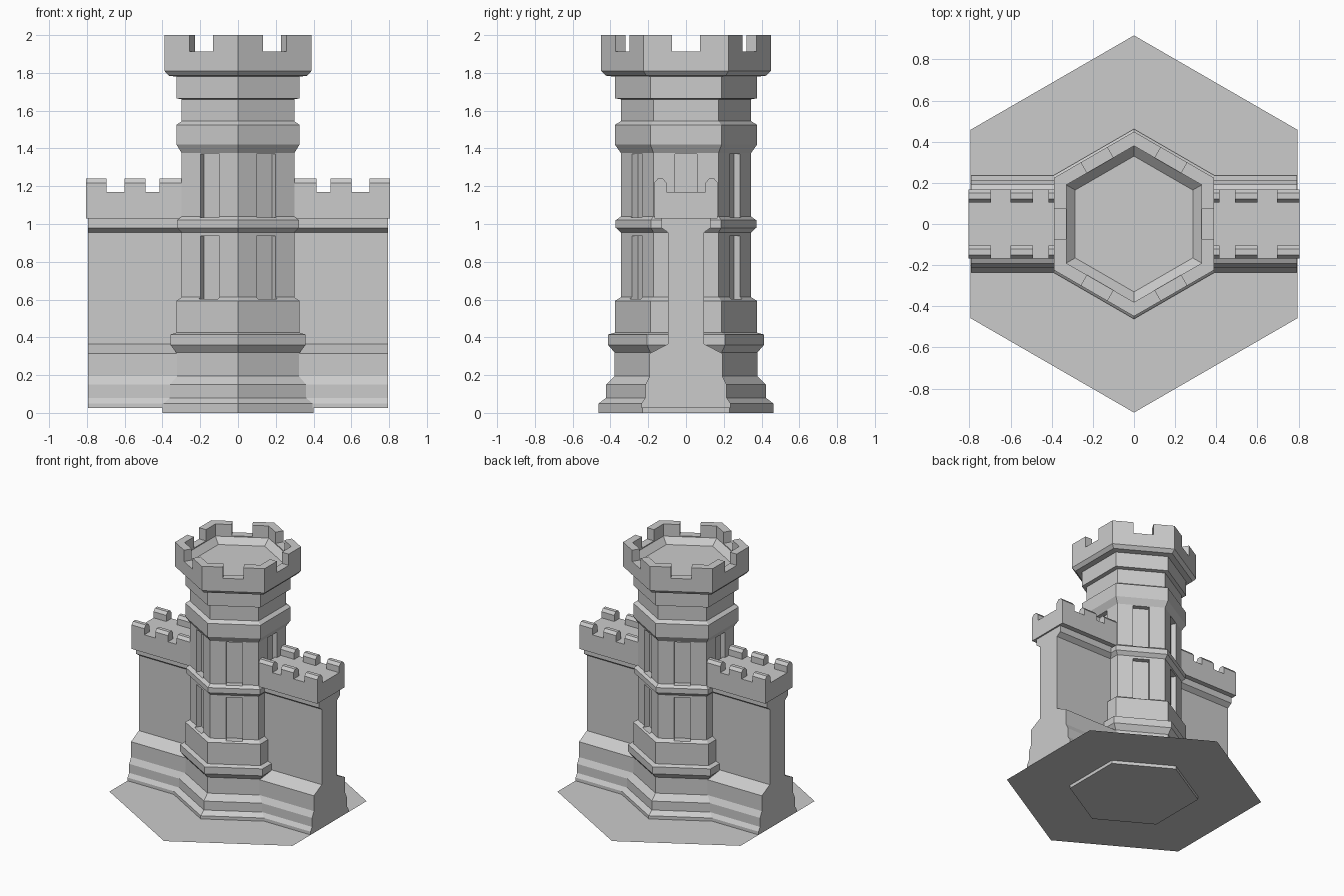
import bpy, bmesh
from math import sin, cos, pi
from mathutils import Matrix

if "Cube" in bpy.data.objects:
    bpy.data.objects.remove(bpy.data.objects["Cube"])


def make_object(name, bm):
    bmesh.ops.recalc_face_normals(bm, faces=bm.faces)
    mesh = bpy.data.meshes.new(name)
    bm.to_mesh(mesh)
    bm.free()
    obj = bpy.data.objects.new(name, mesh)
    bpy.context.collection.objects.link(obj)
    return obj


def hex_ring(bm, r, z):
    # hexagon with corners on +y and -y
    return [bm.verts.new((r * cos(pi / 2 + k * pi / 3), r * sin(pi / 2 + k * pi / 3), z))
            for k in range(6)]


def hex_stack(name, profile):
    bm = bmesh.new()
    rings = [hex_ring(bm, r, z) for r, z in profile]
    for a, b in zip(rings, rings[1:]):
        for k in range(6):
            n = (k + 1) % 6
            bm.faces.new((a[k], a[n], b[n], b[k]))
    bm.faces.new(rings[0][::-1])
    bm.faces.new(rings[-1])
    return make_object(name, bm)


def extrude_x(bm, section, x0, x1):
    # closed (y, z) section swept along x
    a = [bm.verts.new((x0, y, z)) for y, z in section]
    b = [bm.verts.new((x1, y, z)) for y, z in section]
    n = len(section)
    for i in range(n):
        j = (i + 1) % n
        bm.faces.new((a[i], a[j], b[j], b[i]))
    bm.faces.new(a[::-1])
    bm.faces.new(b)


def mirror_x(obj):
    mod = obj.modifiers.new("mirror", 'MIRROR')
    mod.use_axis = (True, False, False)
    mod.use_mirror_merge = False


# flat ground plate
bm = bmesh.new()
bm.faces.new(hex_ring(bm, 0.917, 0.025))
make_object("base_plate", bm)

# tower: outer moulding profile, then the sunken roof
tower = hex_stack("tower", [
    (0.462, 0), (0.462, 0.05), (0.423, 0.08), (0.423, 0.15), (0.378, 0.195),
    (0.378, 0.32), (0.413, 0.36), (0.413, 0.415), (0.376, 0.425), (0.376, 0.593),
    (0.344, 0.613), (0.344, 0.955), (0.372, 0.98), (0.372, 1.02), (0.344, 1.04),
    (0.344, 1.375), (0.376, 1.42), (0.376, 1.525), (0.344, 1.545), (0.344, 1.66),
    (0.376, 1.665), (0.376, 1.78), (0.423, 1.785), (0.449, 1.81), (0.449, 2.0),
    (0.38, 2.0), (0.38, 1.905), (0.33, 1.86)])

# cutters for window recesses and battlement gaps on all six faces
bm = bmesh.new()
for k in range(6):
    turn = Matrix.Rotation(k * pi / 3, 4, 'Z')
    for x0, x1, half, z0, z1 in [(0.26, 0.36, 0.058, 0.602, 0.937),
                                 (0.26, 0.36, 0.058, 1.035, 1.37),
                                 (0.28, 0.46, 0.073, 1.912, 2.1)]:
        place = Matrix.Translation(((x0 + x1) / 2, 0, (z0 + z1) / 2))
        size = Matrix.Diagonal((x1 - x0, 2 * half, z1 - z0, 1))
        bmesh.ops.create_cube(bm, size=1, matrix=turn @ place @ size)
cutter = make_object("recess_cutters", bm)
cutter.hide_render = True
cutter.hide_viewport = True
cut = tower.modifiers.new("recesses", 'BOOLEAN')
cut.operation = 'DIFFERENCE'
cut.solver = 'EXACT'
cut.object = cutter

# side walls with stepped footing and cornice
half = [(0.235, 0.025), (0.235, 0.05), (0.215, 0.08), (0.215, 0.15), (0.192, 0.195),
        (0.192, 0.315), (0.095, 0.365), (0.095, 0.955), (0.13, 0.98), (0.13, 1.03)]
bm = bmesh.new()
extrude_x(bm, half + [(-y, z) for y, z in reversed(half)], 0.28, 0.793)
mirror_x(make_object("side_walls", bm))

# wall walk slab
bm = bmesh.new()
extrude_x(bm, [(0.168, 1.03), (0.168, 1.17), (-0.168, 1.17), (-0.168, 1.03)], 0.28, 0.805)
mirror_x(make_object("wall_walk", bm))

# chamfered merlons along both edges of the walk
bm = bmesh.new()
merlon = [(0.168, 1.17), (0.168, 1.218), (0.15, 1.24), (0.122, 1.24), (0.104, 1.218), (0.104, 1.17)]
for side in (1, -1):
    for x0, x1 in [(0.28, 0.415), (0.49, 0.6), (0.695, 0.805)]:
        extrude_x(bm, [(side * y, z) for y, z in merlon], x0, x1)
mirror_x(make_object("wall_merlons", bm))
